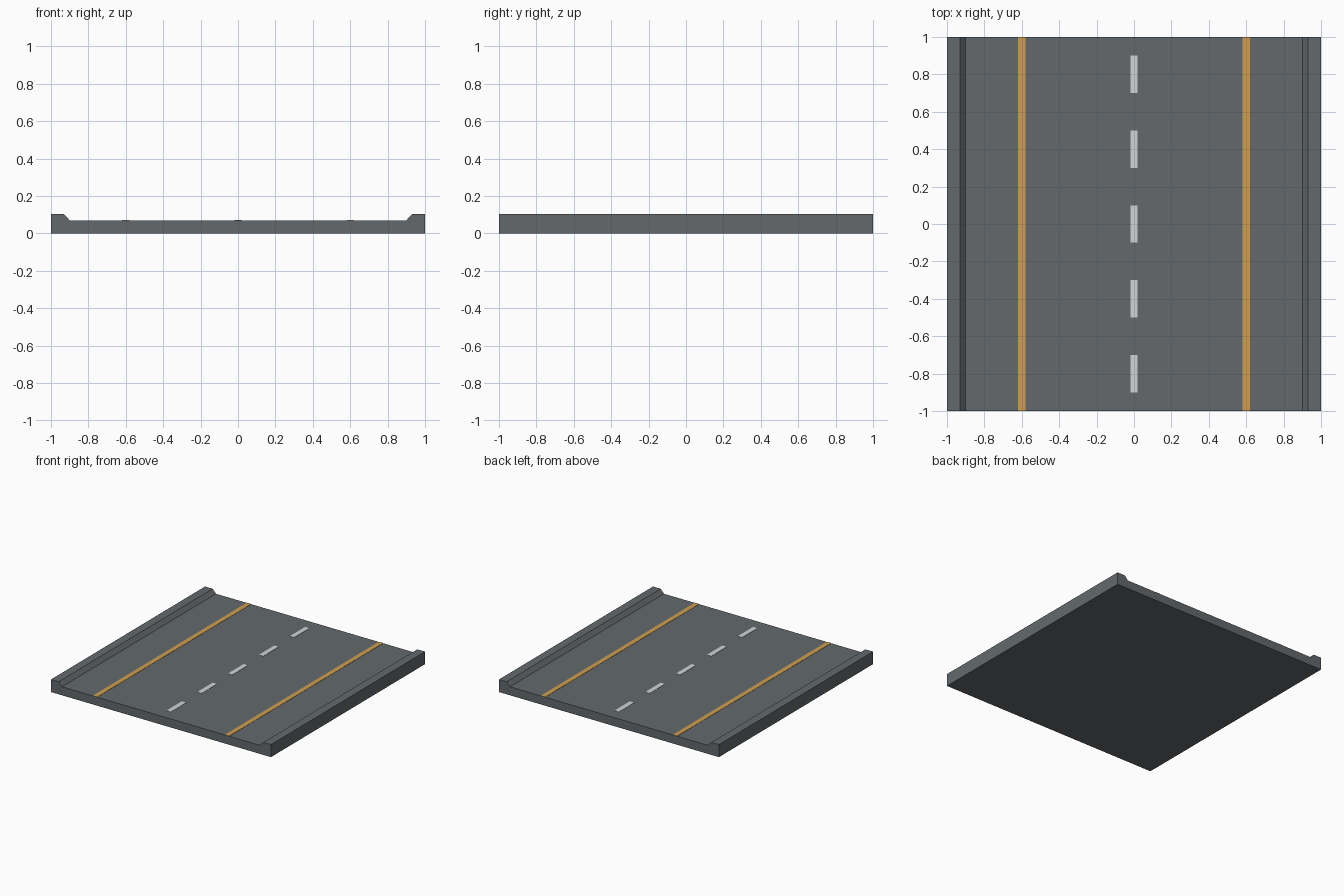
import bpy
import bmesh

if "Cube" in bpy.data.objects:
    bpy.data.objects.remove(bpy.data.objects["Cube"])


def srgb(r, g, b):
    lin = lambda c: c / 12.92 if c <= 0.04045 else ((c + 0.055) / 1.055) ** 2.4
    return (lin(r / 255), lin(g / 255), lin(b / 255), 1)


def material(name, rgb):
    m = bpy.data.materials.new(name)
    m.diffuse_color = srgb(*rgb)
    m.use_nodes = True
    m.node_tree.nodes["Principled BSDF"].inputs["Base Color"].default_value = m.diffuse_color
    return m


asphalt = material("asphalt grey", (99, 105, 108))
yellow = material("line yellow", (207, 159, 78))
white = material("dash white", (209, 213, 214))

ROAD_Z, CURB_Z = 0.07, 0.103


def extrude_profile(name, points, y0, y1, mat):
    """Extrude an x-z profile along y into a closed solid."""
    bm = bmesh.new()
    face = bm.faces.new([bm.verts.new((x, y0, z)) for x, z in points])
    ext = bmesh.ops.extrude_face_region(bm, geom=[face])
    verts = [v for v in ext["geom"] if isinstance(v, bmesh.types.BMVert)]
    bmesh.ops.translate(bm, verts=verts, vec=(0, y1 - y0, 0))
    bmesh.ops.recalc_face_normals(bm, faces=bm.faces)
    mesh = bpy.data.meshes.new(name)
    bm.to_mesh(mesh)
    bm.free()
    mesh.materials.append(mat)
    obj = bpy.data.objects.new(name, mesh)
    bpy.context.collection.objects.link(obj)
    return obj


def marking(name, x, y0, y1, mat):
    """Thin painted plate on the road surface."""
    lo, hi = ROAD_Z - 0.001, ROAD_Z + 0.002
    pts = [(x - 0.02, lo), (x + 0.02, lo), (x + 0.02, hi), (x - 0.02, hi)]
    return extrude_profile(name, pts, y0, y1, mat)


# Road slab with bevelled raised curbs on both sides
half = [(1, 0), (1, CURB_Z), (0.93, CURB_Z), (0.90, ROAD_Z)]
profile = half + [(-x, z) for x, z in reversed(half)]
extrude_profile("road_slab", profile, -1, 1, asphalt)

# Solid edge lines
for side, x in (("left", -0.6), ("right", 0.6)):
    marking(f"edge_line_{side}", x, -1, 1, yellow)

# Dashed centre line
for i in range(5):
    y = -0.8 + 0.4 * i
    marking(f"centre_dash_{i + 1}", 0, y - 0.1, y + 0.1, white)
